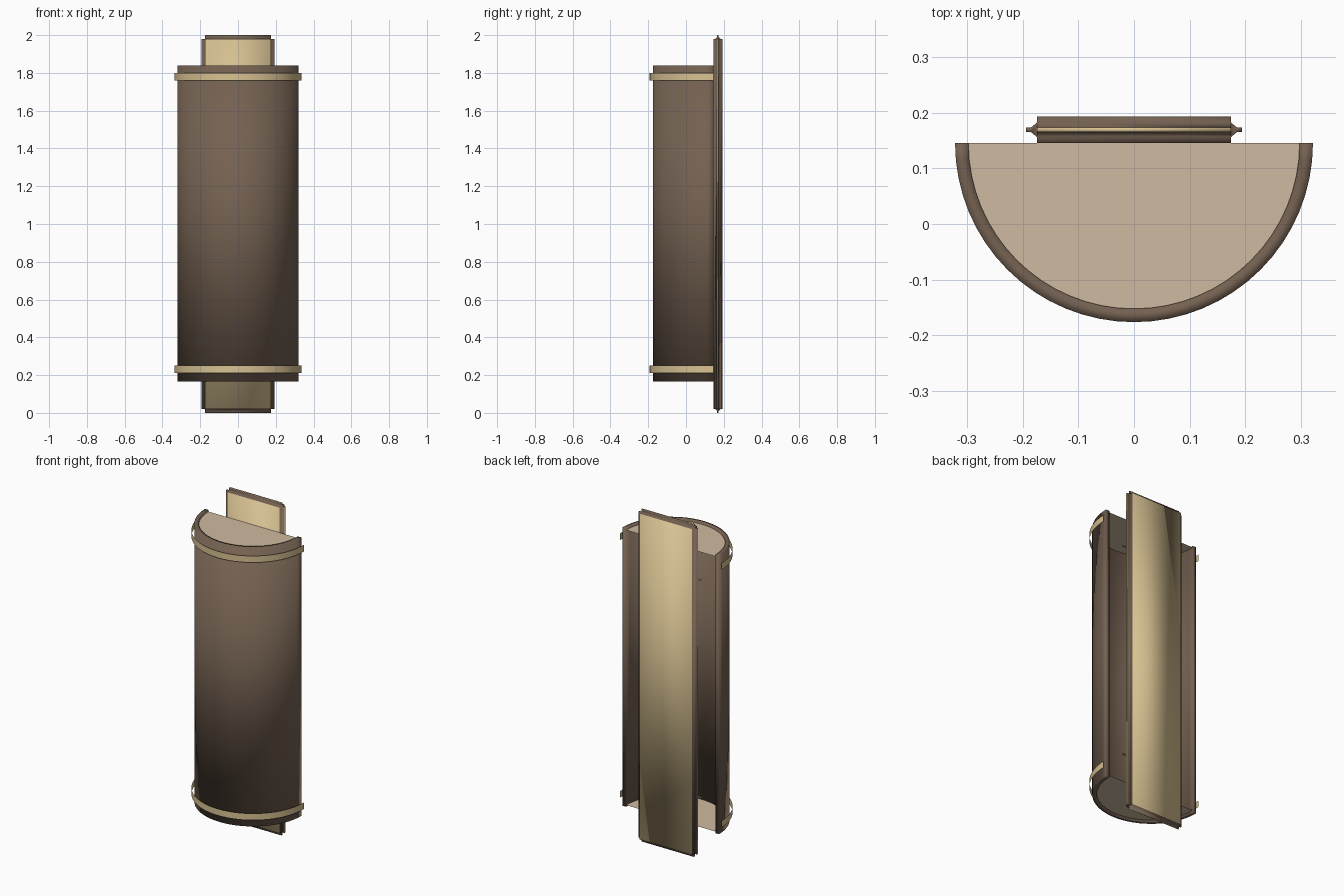
import bpy, bmesh
from math import sin, cos, pi
from mathutils import Vector

cube = bpy.data.objects.get("Cube")
if cube:
    bpy.data.objects.remove(cube, do_unlink=True)

BACK_Y = 0.145          # plane of the open back of the shade
SEGMENTS = 32


def material(name, rgb):
    mat = bpy.data.materials.new(name)
    mat.use_nodes = True
    color = (*rgb, 1)
    mat.diffuse_color = color
    bsdf = next(n for n in mat.node_tree.nodes if n.type == 'BSDF_PRINCIPLED')
    bsdf.inputs["Base Color"].default_value = color
    return mat


bronze = material("bronze brown", (0.175, 0.12, 0.083))
brass = material("pale brass", (0.69, 0.54, 0.29))
diffuser = material("warm beige", (0.62, 0.49, 0.35))


def finish(name, bm, mats, smooth=True):
    mesh = bpy.data.meshes.new(name)
    for face in bm.faces:
        face.smooth = smooth
    bm.to_mesh(mesh)
    bm.free()
    for mat in mats:
        mesh.materials.append(mat)
    obj = bpy.data.objects.new(name, mesh)
    bpy.context.collection.objects.link(obj)
    return obj


def arc(bm, radius, z):
    """Half circle of vertices bulging to the front."""
    return [bm.verts.new((-radius * cos(pi * i / SEGMENTS),
                          BACK_Y - radius * sin(pi * i / SEGMENTS), z))
            for i in range(SEGMENTS + 1)]


def bridge(bm, a, b):
    for i in range(SEGMENTS):
        bm.faces.new((a[i], a[i + 1], b[i + 1], b[i]))


# Half-round shade with wall thickness
bm = bmesh.new()
loops = [arc(bm, r, z) for r, z in ((0.321, 0.165), (0.321, 1.84),
                                    (0.297, 1.84), (0.297, 0.165))]
for k in range(4):
    bridge(bm, loops[k], loops[(k + 1) % 4])
for end in (0, -1):
    bm.faces.new([loop[end] for loop in loops])
bmesh.ops.recalc_face_normals(bm, faces=bm.faces)
finish("shade", bm, [bronze])

# Trim bands standing just off the shade, open strips
for name, z in (("lower_band", 0.21), ("upper_band", 1.76)):
    bm = bmesh.new()
    bridge(bm, arc(bm, 0.337, z), arc(bm, 0.337, z + 0.04))
    finish(name, bm, [brass])

# Diffuser sheets closing the two ends
for name, z in (("lower_diffuser", 0.175), ("upper_diffuser", 1.83)):
    bm = bmesh.new()
    face = bm.faces.new(arc(bm, 0.297, z))
    face.normal_update()
    if (face.normal.z > 0) != (z > 1):
        face.normal_flip()
    finish(name, bm, [diffuser], smooth=False)

# Wall plate: a slab with a thin flange grown from each of its four edges
MID_Y = 0.169
bm = bmesh.new()
bmesh.ops.create_cube(bm, size=1)
for v in bm.verts:
    v.co = Vector((v.co.x * 0.348, MID_Y + v.co.y * 0.048, 1 + v.co.z * 1.96))
bm.normal_update()
for face in bm.faces:
    face.material_index = 1 if abs(face.normal.y) > 0.5 else 0
sides = [f for f in bm.faces if abs(f.normal.y) < 0.5]
for side in sides:
    direction = side.normal.copy()
    for half, offset in ((0.013, 0), (0.004, 0.011), (0.004, 0.009)):
        side = bmesh.ops.extrude_discrete_faces(bm, faces=[side])["faces"][0]
        for v in side.verts:
            v.co += direction * offset
            v.co.y = MID_Y + (half if v.co.y > MID_Y else -half)
    side.material_index = 1
bm.normal_update()
finish("wall_plate", bm, [bronze, brass])

# Slim cross bars behind the plate
for name, z in (("lower_cross_bar", 0.35), ("upper_cross_bar", 1.66)):
    bm = bmesh.new()
    bmesh.ops.create_cube(bm, size=1)
    for v in bm.verts:
        v.co = Vector((v.co.x * 0.4, 0.14 + v.co.y * 0.01, z + v.co.z * 0.004))
    finish(name, bm, [diffuser], smooth=False)
